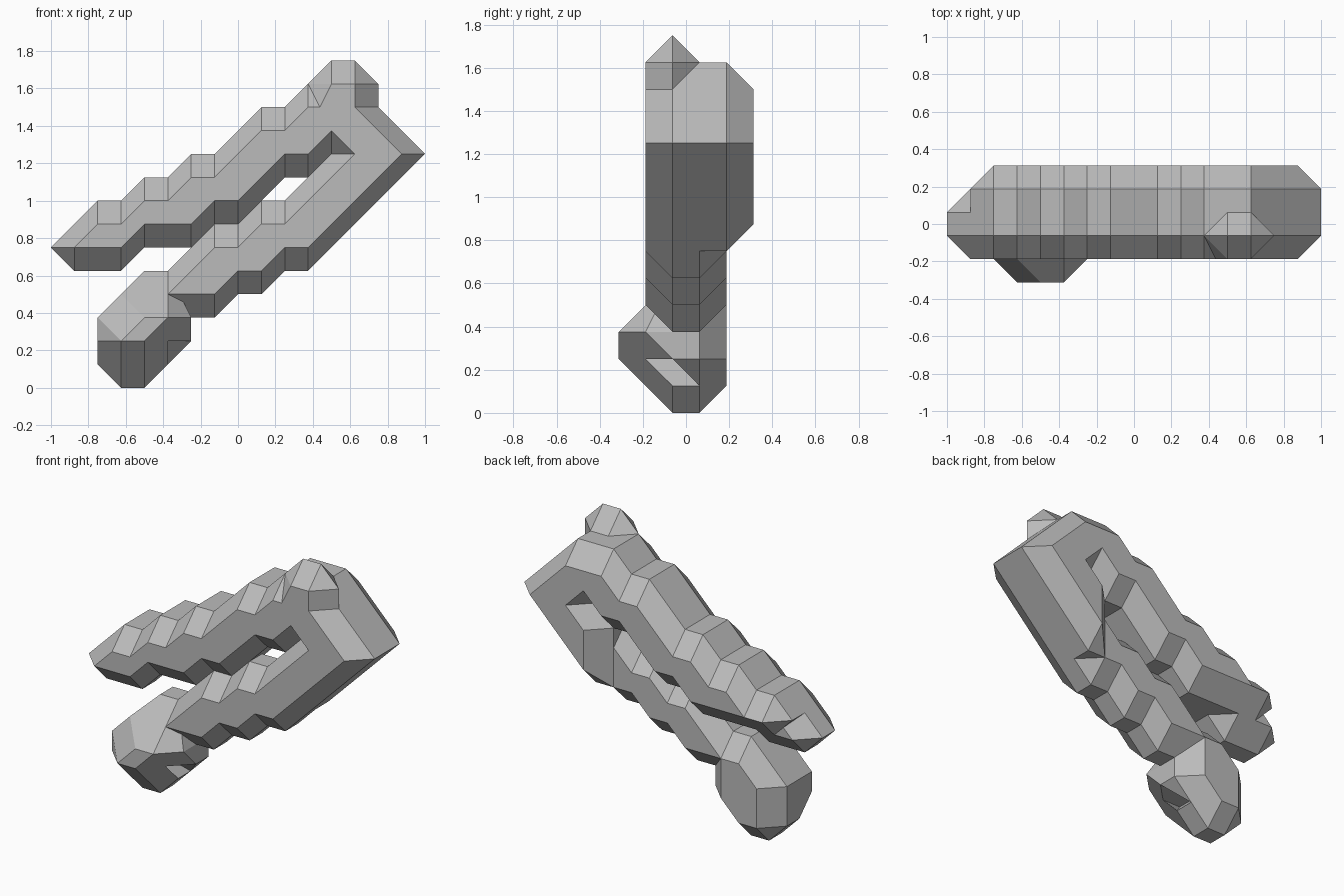
import bpy, bmesh
from mathutils import Vector

if "Cube" in bpy.data.objects:
    bpy.data.objects.remove(bpy.data.objects["Cube"])

U = 0.125   # facet grid step
Y0 = 0.0625  # depth offset of the grid

grey = bpy.data.materials.new("plain grey")
grey.use_nodes = True
GREY = (0.5, 0.5, 0.5, 1)
grey.diffuse_color = GREY
grey.node_tree.nodes["Principled BSDF"].inputs["Base Color"].default_value = GREY


def finish(name, bm):
    bmesh.ops.recalc_face_normals(bm, faces=bm.faces)
    me = bpy.data.meshes.new(name)
    bm.to_mesh(me)
    bm.free()
    ob = bpy.data.objects.new(name, me)
    bpy.context.collection.objects.link(ob)
    me.materials.append(grey)
    return ob


def loft(name, layers):
    """Bridge matching side profiles (grid units) placed at successive depths."""
    bm = bmesh.new()
    rings = [[bm.verts.new((x * U, y, z * U)) for x, z in pts] for y, pts in layers]
    n = len(rings[0])
    for a, b in zip(rings, rings[1:]):
        for i in range(n):
            j = (i + 1) % n
            bm.faces.new((a[i], a[j], b[j], b[i]))
    caps = [bm.faces.new(rings[0]), bm.faces.new(rings[-1][::-1])]
    for r in rings:
        bmesh.ops.remove_doubles(bm, verts=[v for v in r if v.is_valid], dist=1e-5)
    bmesh.ops.triangulate(bm, faces=[f for f in caps if f.is_valid])
    return finish(name, bm)


def hull(name, layers):
    """Convex solid around side profiles (grid units) at given depths."""
    bm = bmesh.new()
    for y, pts in layers:
        for x, z in pts:
            bm.verts.new((x * U, y, z * U))
    res = bmesh.ops.convex_hull(bm, input=bm.verts)
    loose = {v for v in res["geom_interior"] + res["geom_unused"]
             if isinstance(v, bmesh.types.BMVert) and v.is_valid}
    bmesh.ops.delete(bm, geom=list(loose), context='VERTS')
    bmesh.ops.dissolve_limit(bm, angle_limit=0.02, verts=bm.verts, edges=bm.edges)
    return finish(name, bm)


def shift(pts, dz):
    return [(x, z + dz) for x, z in pts]


# Stepped edges of the two bars: full outline, insets are one step up or down
top = [(-6, 8), (-5, 8), (-4, 9), (-3, 9), (-2, 10), (-1, 10),
       (1, 12), (2, 12), (3, 13), (5, 13)]
under = [(3, 5), (2, 5), (1, 4), (0, 4), (-1, 3), (-3, 3)]
inner_low = [(-3, 5), (-2, 6), (-1, 7), (0, 7), (1, 8), (2, 8)]
inner_high = [(4, 10), (3, 9), (2, 9), (0, 7), (-1, 7), (-2, 6), (-4, 6)]
tip = [(-5, 5), (-7, 5)]

# Front frame: upper bar, closed end and lower bar in one clip shape
outer = ([(-8, 6)] + top + [(8, 10)] + under + inner_low + [(4, 10)]
         + inner_high + tip)
inset = ([(-7, 6)] + shift(top, -1) + [(7, 10)] + shift(under, 1)
         + shift(inner_low, -1) + [(5, 10)] + shift(inner_high, 1) + shift(tip, 1))
loft("clip_frame", [(-3 * Y0, inset), (-Y0, outer), (Y0, outer), (3 * Y0, inset)])

# Thicker rear layer along the upper bar and closed end
rear_outer = ([(-7, 7)] + top + [(8, 10), (4, 6), (3, 6), (3, 9), (4, 10)]
              + inner_high + [(-6, 6)])
rear_inset = ([(-6, 7)] + shift(top, -1) + [(7, 10), (4, 7), (4, 7), (4, 9), (5, 10)]
              + shift(inner_high, 1) + [(-6, 7)])
loft("rear_layer", [(Y0, rear_outer), (3 * Y0, rear_outer), (5 * Y0, rear_inset)])

# Small faceted knob on the top corner
knob_side = [(4, 13), (5, 13), (5, 12), (3, 11), (4, 11)]
knob_mid = [(3, 13), (4, 14), (5, 14), (6, 13), (6, 12), (5, 11), (3, 12)]
hull("corner_knob", [(-3 * Y0, knob_side), (-Y0, knob_mid), (Y0, knob_side)])

# Faceted foot at the end of the lower bar
foot_front = [(-5, 2), (-4, 2), (-3, 3), (-4, 3)]
foot_inset = [(-6, 3), (-6, 2), (-5, 1), (-4, 1), (-2, 3), (-3, 4), (-5, 4)]
foot_full = [(-6, 3), (-6, 1), (-5, 0), (-4, 0), (-2, 2), (-2, 3), (-3, 5), (-4, 5)]
foot_back = [(-5, 3), (-5, 1), (-4, 1), (-3, 2), (-3, 4), (-4, 4)]
foot = hull("foot", [(-5 * Y0, foot_front), (-3 * Y0, foot_inset),
                     (-Y0, foot_full), (Y0, foot_full), (3 * Y0, foot_back)])

# Notch in the side of the foot
cutter = hull("notch_cutter", [(-3 * Y0, [(-4, 2), (-1.5, 2)]),
                               (-Y0, [(-4, 2), (-1.5, 2), (-3, 1)]),
                               (Y0, [(-3, 1), (-2.7, 1)])])
cutter.hide_render = True
cutter.hide_viewport = True
cut = foot.modifiers.new("notch", 'BOOLEAN')
cut.operation = 'DIFFERENCE'
cut.solver = 'EXACT'
cut.object = cutter
